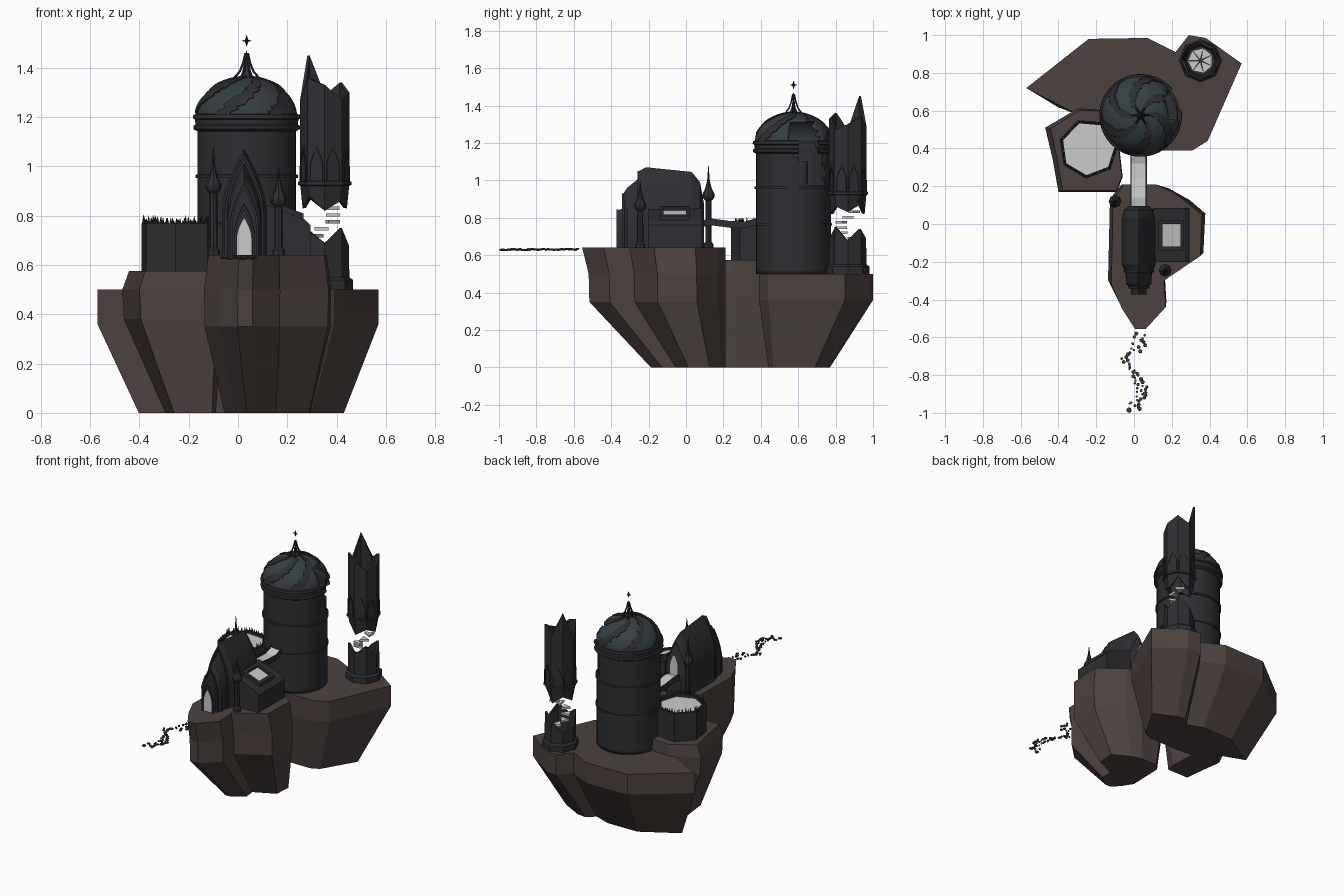
import bpy, bmesh, math, random
from mathutils import Vector

if "Cube" in bpy.data.objects:
    bpy.data.objects.remove(bpy.data.objects["Cube"])

random.seed(4)
TAU = 2 * math.pi


def material(name, col):
    m = bpy.data.materials.new(name)
    m.diffuse_color = (*col, 1)
    m.use_nodes = True
    m.node_tree.nodes["Principled BSDF"].inputs["Base Color"].default_value = m.diffuse_color
    return m


ROCK = material("rock", (0.075, 0.055, 0.05))
STONE = material("dark_stone", (0.028, 0.028, 0.033))
TEAL = material("dome_teal", (0.035, 0.052, 0.056))


def mesh(name, verts, faces, mat=None, smooth=False, thick=0):
    bm = bmesh.new()
    vs = [bm.verts.new(v) for v in verts]
    for f in faces:
        bm.faces.new([vs[i] for i in f])
    bmesh.ops.recalc_face_normals(bm, faces=bm.faces)
    me = bpy.data.meshes.new(name)
    bm.to_mesh(me)
    bm.free()
    ob = bpy.data.objects.new(name, me)
    bpy.context.collection.objects.link(ob)
    if mat:
        me.materials.append(mat)
    if thick:
        s = ob.modifiers.new("thickness", "SOLIDIFY")
        s.thickness = thick
    if smooth:
        bpy.ops.object.select_all(action='DESELECT')
        ob.select_set(True)
        bpy.context.view_layer.objects.active = ob
        bpy.ops.object.shade_smooth_by_angle(angle=math.radians(30))
    return ob


def loft(name, rings, mat=None, caps=True, wrap=False, closed=True, skip=None, **kw):
    n = len(rings[0])
    verts = [v for r in rings for v in r]
    faces = []
    for j in range(len(rings) if wrap else len(rings) - 1):
        for i in range(n if closed else n - 1):
            a, b, k = j * n, (j + 1) % len(rings) * n, (i + 1) % n
            f = (a + i, a + k, b + k, b + i)
            c = sum((Vector(verts[q]) for q in f), Vector()) / 4
            if not (skip and skip(c)):
                faces.append(f)
    if caps and not wrap:
        faces += [list(range(n)), list(range(len(verts) - n, len(verts)))]
    return mesh(name, verts, faces, mat, **kw)


def ring(c, r, z, n, phase=0):
    """Polygon ring; z may be a list giving a broken edge."""
    zs = z if isinstance(z, list) else [z] * n
    return [(c[0] + r * math.cos(phase + TAU * i / n), c[1] + r * math.sin(phase + TAU * i / n), zs[i])
            for i in range(n)]


def stack(name, c, prof, n, mat=STONE, phase=0, **kw):
    return loft(name, [ring(c, r, z, n, phase) for r, z in prof], mat, **kw)


def lancet(x, y, w, z0, zs, zt, n=7):
    half = [(w * (1 - (i / n) ** 1.7), zs + (zt - zs) * i / n) for i in range(n)]
    pts = [(w, z0)] + half + [(0, zt)] + [(-a, b) for a, b in reversed(half)] + [(-w, z0)]
    return [(x + a, y, b) for a, b in pts]


def frame(name, x, y, w, z0, zs, zt, t, d):
    a, b = (w, z0, zs, zt), (w - t, z0, zs, zt - 2 * t)
    return loft(name, [lancet(x, y, *a), lancet(x, y + d, *a), lancet(x, y + d, *b), lancet(x, y, *b)],
                STONE, wrap=True)


# Floating rocks: one outline scaled through several levels
def rock(name, outline, centre, levels):
    cx, cy = centre
    loft(name, [[(cx + (x - cx) * sx, cy + (y - cy) * sy, z) for x, y in outline]
                for z, sx, sy in levels], ROCK)


rock("back_rock", [(-.57, .72), (-.24, .98), (.07, .985), (.22, .91), (.29, 1.0), (.38, .985), (.57, .85),
                   (.39, .44), (.31, .39), (0, .39), (-.28, .42), (-.3, .58)], (.05, .5),
     [(0, .73, .54), (.36, 1, 1), (.5, 1, 1)])
rock("left_rock", [(-.47, .51), (-.3, .61), (-.1, .6), (-.06, .25), (-.09, .17), (-.4, .17), (-.43, .34)],
     (-.12, .38), [(0, .5, .8), (.38, .98, 1), (.5, 1, 1), (.575, .92, .97)])
rock("front_rock", [(-.12, .13), (-.06, .21), (.11, .21), (.21, .17), (.37, .05), (.36, -.17), (.16, -.3),
                    (.17, -.44), (.06, -.555), (0, -.555), (-.07, -.45), (-.13, -.32)], (.12, .21),
     [(0, .7, .52), (.35, 1.02, .95), (.5, 1.03, .955), (.64, .96, 1)])

# Round tower with a breach in its wall
T = (.035, .575)


def breach(c):
    a = math.degrees(math.atan2(c.y - T[1], c.x - T[0])) + random.uniform(-4, 4)
    return (6 < a < 40 and 1.11 < c.z < 1.22) or (22 < a < 56 and .98 < c.z < 1.14) or \
           (-8 < a < 42 and 1.2 < c.z < 1.315)


stack("tower_wall", T, [(.2, .5 + .7 * i / 28) for i in range(29)], 48, skip=breach, caps=False,
      smooth=True, thick=.008)
dome = [(.207 * math.cos(e), 1.2 + .163 * math.sin(e)) for e in [i * 1.56 / 14 for i in range(15)]]
stack("tower_dome", T, dome, 48, TEAL, skip=breach, caps=False, smooth=True, thick=.008)
for z, r in ((.765, .206), (.96, .208)):
    stack("tower_band", T, [(.198, z - .008), (r, z - .006), (r, z + .006), (.198, z + .008)], 48, smooth=True)
loft("dome_cornice", [[(T[0] + r * math.cos(math.radians(a)), T[1] + r * math.sin(math.radians(a)), z)
                       for a in range(40, 369, 8)] for r, z in
                      ((.195, 1.14), (.217, 1.152), (.217, 1.165), (.208, 1.17), (.21, 1.19), (.219, 1.195),
                       (.216, 1.21), (.195, 1.215))], STONE, wrap=True, closed=False, smooth=True)

# Ragged swirling bands over the dome
for k in range(6):
    left, right = [], []
    for i in range(25):
        e = .02 + 1.45 * i / 24
        r, z = .212 * math.cos(e), 1.2 + .168 * math.sin(e)
        mid = TAU * k / 6 + 1.3 * i / 24
        for side, s in ((left, -1), (right, 1)):
            a = mid + s * random.uniform(.1, .24)
            side.append((T[0] + r * math.cos(a), T[1] + r * math.sin(a), z))
    loft("dome_swirl", [left, right], STONE, caps=False, closed=False, skip=breach, thick=.005)

# Spire of curved ribs with a floating star
for k in range(6):
    a = TAU * k / 6
    cu = bpy.data.curves.new("spire_rib", "CURVE")
    cu.dimensions, cu.bevel_depth, cu.bevel_resolution = "3D", .0045, 0
    sp = cu.splines.new("POLY")
    path = [(.085, 1.335), (.05, 1.36), (.028, 1.385), (.014, 1.42), (.005, 1.46)]
    sp.points.add(len(path) - 1)
    for p, (r, z) in zip(sp.points, path):
        p.co = (T[0] + r * math.cos(a), T[1] + r * math.sin(a), z, 1)
    cu.materials.append(STONE)
    bpy.context.collection.objects.link(bpy.data.objects.new("spire_rib", cu))
stack("spire_core", T, [(.03, 1.355), (.012, 1.39), (.006, 1.43), (.001, 1.47)], 6)
for s in ((.008, .008, .025), (.021, .006, .006), (.006, .021, .006)):
    pts = [(T[0] + d * s[0] * (q == 0), T[1] + d * s[1] * (q == 1), 1.51 + d * s[2] * (q == 2))
           for q in range(3) for d in (1, -1)]
    mesh("spire_star", pts, [(a, b, c) for a in (0, 1) for b in (2, 3) for c in (4, 5)], STONE)

# Ruined rotunda with a spiky rim
R, RP = (-.24, .4), math.radians(8)
loft("rotunda_wall", [ring(R, r, z, 7, RP) for r, z in ((.16, .575), (.16, .768), (.142, .768), (.142, .575))],
     STONE, wrap=True)
mesh("rotunda_floor", ring(R, .145, .75, 7, RP), [range(7)])
rim = [Vector(p) for p in ring(R, .151, .766, 7, RP)]
for i in range(7):
    for j in range(11):
        p = rim[i].lerp(rim[(i + 1) % 7], (j + random.random()) / 11)
        stack("rim_spike", p, [(.007, .764), (.0005, random.uniform(.775, .805))], 4)

# Chapel: nested pointed halls stepping forward
X = .025
for name, secs in (("chapel_hall", [(-.25, .072, 1.05), (-.215, .09, 1.07), (.03, .09, 1.045),
                                    (.075, .078, .99), (.095, .055, .88)]),
                   ("chapel_porch", [(-.335, .05, .93), (-.315, .068, .96), (-.24, .07, 1.02)]),
                   ("chapel_portal", [(-.365, .042, .84), (-.33, .042, .85)])):
    loft(name, [lancet(X, y, w, .64, .64 + (zt - .64) * .42, zt) for y, w, zt in secs], STONE)
for y, w, zt in ((-.372, .042, .845), (-.342, .058, .93), (-.258, .08, 1.05)):
    frame("portal_frame", X, y, w, .64, .64 + (zt - .64) * .42, zt, .01, .012)
for y in (-.367, .098):
    z = .64 if y < 0 else .77
    mesh("pointed_doorway", lancet(X, y, .029, z, z + .07, z + .15), [range(17)])

# Lean-to annex with a framed skylight
prof = [(.1, .64), (.295, .64), (.295, .76), (.27, .785), (.1, .85)]
loft("side_annex", [[(x, y, z) for x, z in prof] for y in (-.2, .085)], STONE)
slope = lambda x: .85 - (x - .1) * .38


def rect(g, h):
    return [(x, y, slope(x) + h) for x, y in ((.15 - g, -.12 - g), (.245 + g, -.12 - g),
                                            (.245 + g, .0 + g), (.15 - g, .0 + g))]


loft("skylight_frame", [rect(.02, -.02), rect(.02, .022), rect(0, .022), rect(0, -.02)], STONE, wrap=True)
mesh("skylight_pane", rect(0, .008), [range(4)])

# Pinnacles beside the chapel
for x, y, z, top in ((-.1, .12, .92, 1.08), (.165, -.245, .865, 1.0)):
    stack("pinnacle", (x, y), [(.026, .64), (.026, .66), (.017, .67), (.016, z - .03), (.03, z - .015),
                               (.034, z), (.03, z + .012), (.018, z + .035), (.007, z + .08), (.001, top)], 8)

# Bridge from chapel to tower
loft("bridge", [[(x, y, z + h) for x, h in ((-.015, -.022), (.065, -.022), (.065, 0), (-.015, 0))]
                for y, z in ((.08, .775), (.14, .785), (.24, .772), (.32, .77), (.38, .79))])
for x in (-.018, .062):
    loft("bridge_rail", [[(x + a, y, z + h) for a, h in ((0, -.026), (.006, -.026), (.006, .01), (0, .01))]
                         for y, z in ((.08, .775), (.14, .785), (.24, .772), (.32, .77), (.38, .79))], STONE)

# Broken octagonal tower: stump, stairs and floating upper part
B = (.352, .865)
stack("stump_plinth", B, [(.115, .5), (.115, .54), (.1, .55)], 8)
loft("stump_wall", [ring(B, .1, .545, 8), ring(B, .098, [.68, .74, .69, .62, .65, .74, .69, .75], 8)],
     STONE, caps=False, thick=.014)
for k in range(9):
    a, z = k * .9, .6 + .028 * k
    loft("stair_fragment", [[(B[0] + r * math.cos(a + d), B[1] + r * math.sin(a + d), h)
                             for r, d in ((.005, 0), (.068, -.45), (.068, .45))] for h in (z, z + .014)])
loft("upper_wall", [ring(B, .09, [.83, .9, .82, .87, .83, .88, .82, .86], 8), ring(B, .1, .93, 8),
                    ring(B, .1, [1.3, 1.34, 1.29, 1.45, 1.27, 1.36, 1.33, 1.27], 8)],
     STONE, caps=False, thick=.014)
loft("upper_collar", [ring(B, r, z, 8) for r, z in ((.09, .918), (.108, .925), (.108, .938), (.09, .945))],
     STONE, wrap=True)
for k in range(8):
    a = TAU * (k + .5) / 8
    f = frame("upper_lancet", 0, -.097, .031, .94, 1.0, 1.08, .007, .01)
    f.location, f.rotation_euler.z = (*B, 0), a + math.pi / 2

# Winding trail of floating stones
trail = [(.03, -.58), (.025, -.65), (-.035, -.71), (-.01, -.78), (.03, -.84), (.05, -.89), (.01, -.94),
         (0, -.985)]
for i in range(56):
    t = i / 55 * (len(trail) - 1)
    k = min(int(t), len(trail) - 2)
    p = Vector(trail[k]).lerp(Vector(trail[k + 1]), t - k)
    p.x += random.uniform(-.035, .035)
    r, z = random.uniform(.006, .012), .63 + random.uniform(-.003, .004)
    if i == 55:
        r = .015
    stack("trail_stone", p, [(r * .5, z - .006), (r, z), (r * .8, z + .005)], 6, ROCK, random.random())
